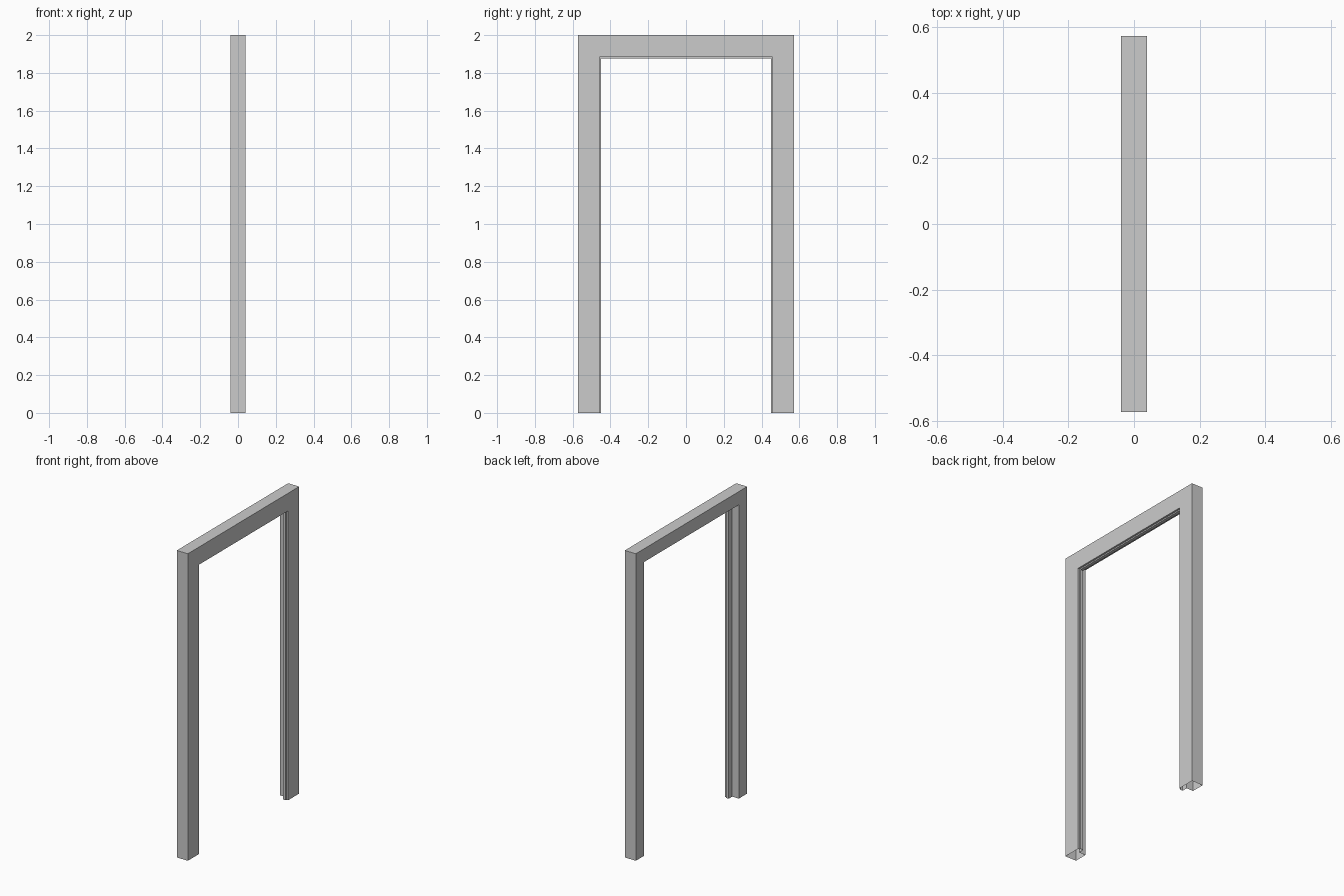
import bpy, bmesh

if "Cube" in bpy.data.objects:
    bpy.data.objects.remove(bpy.data.objects["Cube"])

W, H = 0.573, 2.0   # half width and height of the outer edge

# Cross-section of the hollow sheet frame: (x, distance inward from outer edge)
profile = [
    (-0.04, 0.0), (0.04, 0.0),          # outer side
    (0.04, 0.115), (0.028, 0.115),      # wide face and small seal step
    (0.028, 0.123), (0.008, 0.123),     # door stop
    (0.008, 0.086), (-0.04, 0.086),     # rebate and narrow face
]

bm = bmesh.new()


def station(side, top):
    """One ring of the profile: at the floor or at a mitred top corner."""
    return [bm.verts.new((x, side * (W - d), H - d if top else 0.0))
            for x, d in profile]


# Sweep up one jamb, across the head and down the other jamb; floor ends stay open
rings = [station(-1, False), station(-1, True), station(1, True), station(1, False)]
n = len(profile)
for a, b in zip(rings, rings[1:]):
    for i in range(n):
        j = (i + 1) % n
        bm.faces.new((a[i], a[j], b[j], b[i]))
bmesh.ops.recalc_face_normals(bm, faces=bm.faces)

mesh = bpy.data.meshes.new("door_frame")
bm.to_mesh(mesh)
bm.free()
frame = bpy.data.objects.new("door_frame", mesh)
bpy.context.collection.objects.link(frame)
